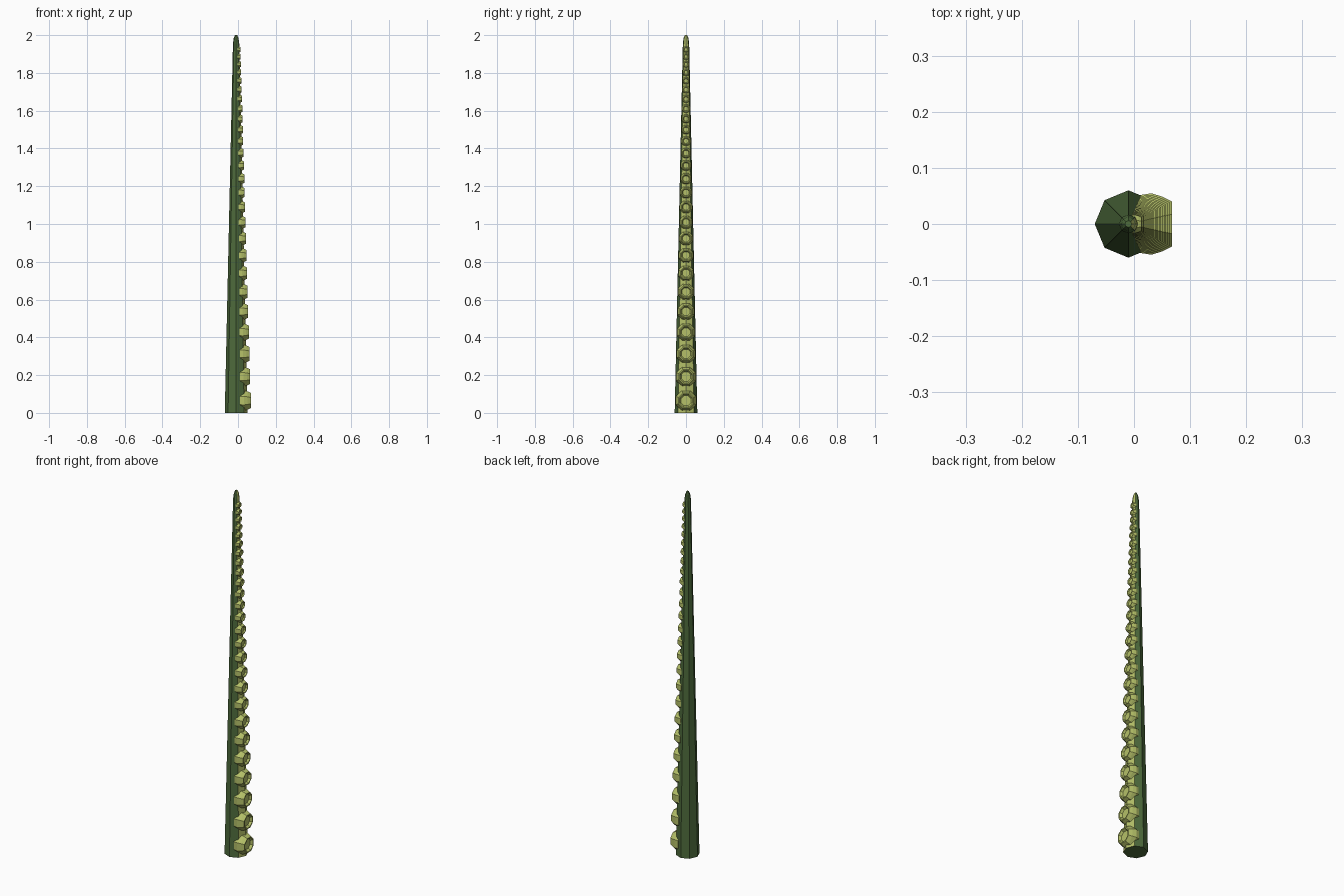
import bpy, bmesh, math

if "Cube" in bpy.data.objects:
    bpy.data.objects.remove(bpy.data.objects["Cube"])

AXIS_X = -0.01          # body axis
R0, TAPER = 0.06, 0.0221  # base radius and shrink per unit height


def material(name, col):
    m = bpy.data.materials.new(name)
    m.diffuse_color = (*col, 1)
    m.use_nodes = True
    m.node_tree.nodes["Principled BSDF"].inputs["Base Color"].default_value = m.diffuse_color
    return m


dark = material("dark green skin", (0.075, 0.145, 0.045))
light = material("pale green underside", (0.46, 0.53, 0.14))


def radius(z):
    return R0 - TAPER * z


def finish(bm, name):
    bmesh.ops.recalc_face_normals(bm, faces=bm.faces)
    me = bpy.data.meshes.new(name)
    bm.to_mesh(me)
    bm.free()
    me.materials.append(dark)
    me.materials.append(light)
    ob = bpy.data.objects.new(name, me)
    bpy.context.collection.objects.link(ob)
    return ob


def bridge(bm, a, b):
    n = len(a)
    return [bm.faces.new((a[i], a[(i + 1) % n], b[(i + 1) % n], b[i])) for i in range(n)]


# Sucker heights, spaced in proportion to the taper
heights, z = [], 0.065
while z < 1.955:
    heights.append(z)
    z += 2.2 * radius(z + 0.04)

# Tapered eight-sided body with a blunt tip; the two +x facets are pale
bm = bmesh.new()
levels = [(0, R0)] + [(h, radius(h)) for h in heights if h < 1.93]
levels += [(1.955, radius(1.955)), (1.985, 0.0125), (2.0, 0.006)]
rings = []
for z, r in levels:
    rings.append([bm.verts.new((AXIS_X + r * math.cos(k * math.pi / 4),
                                r * math.sin(k * math.pi / 4), z)) for k in range(8)])
for a, b in zip(rings, rings[1:]):
    for k, f in enumerate(bridge(bm, a, b)):
        f.material_index = 1 if k in (0, 7) else 0
bm.faces.new(rings[0])
bm.faces.new(rings[-1])
finish(bm, "tentacle_body")

# Row of cupped suckers: (distance from axis, radius) at full size
PROFILE = [(0.022, 0.053), (0.042, 0.056), (0.062, 0.050), (0.080, 0.041),
           (0.080, 0.035), (0.067, 0.027)]
bm = bmesh.new()
for h in heights:
    s = radius(h) / R0
    rings = []
    for d, r in PROFILE:
        rr = r * s / math.cos(math.pi / 8)
        rings.append([bm.verts.new((AXIS_X + d * s,
                                    rr * math.cos((k + 0.5) * math.pi / 4),
                                    h + rr * math.sin((k + 0.5) * math.pi / 4)))
                      for k in range(8)])
    for a, b in zip(rings, rings[1:]):
        bridge(bm, a, b)
    bm.faces.new(rings[0])
    bm.faces.new(rings[-1])
for f in bm.faces:
    f.material_index = 1
finish(bm, "suckers")
